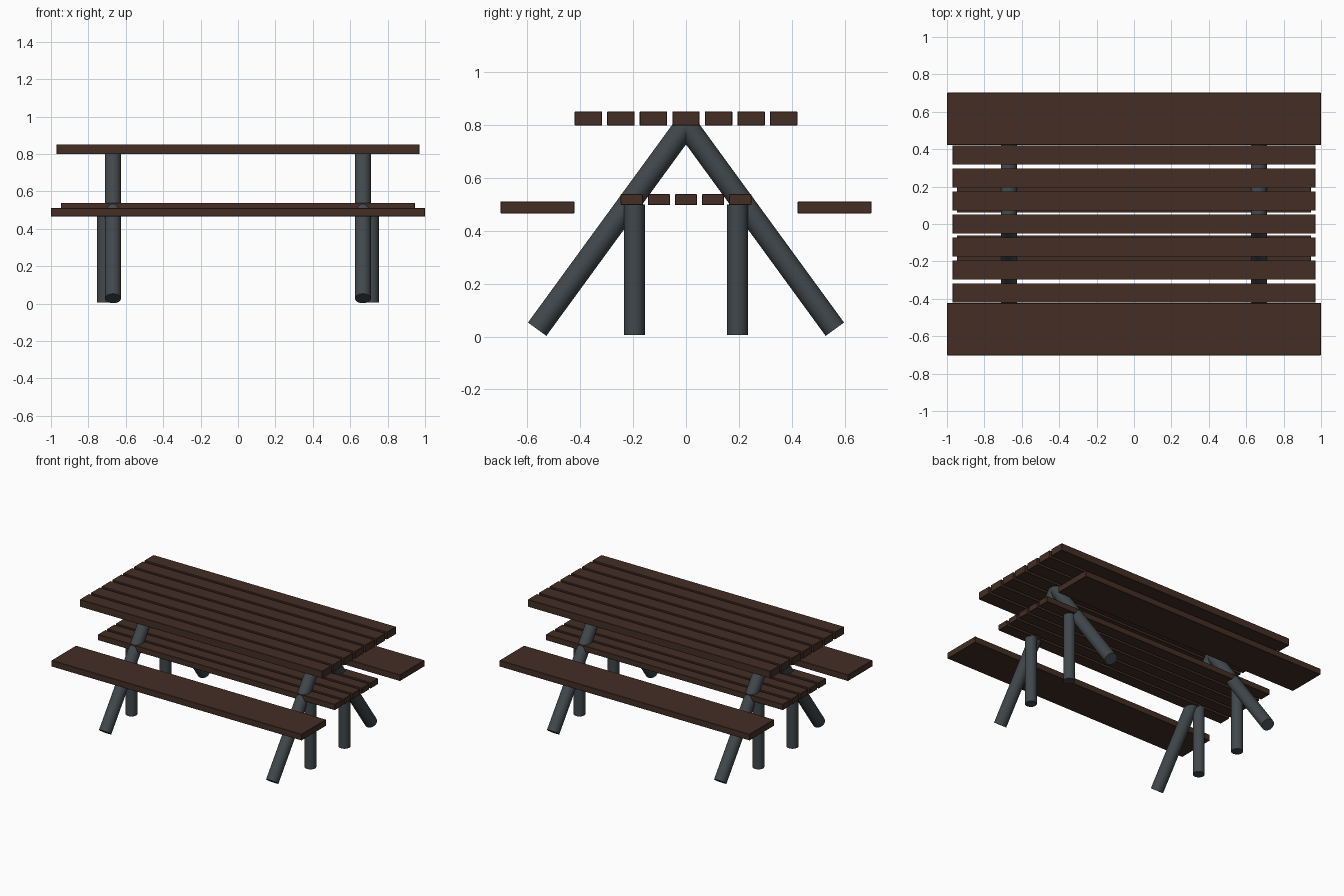
import bpy, math
from mathutils import Vector

if "Cube" in bpy.data.objects:
    bpy.data.objects.remove(bpy.data.objects["Cube"])


def material(name, rgb):
    m = bpy.data.materials.new(name)
    m.diffuse_color = (*rgb, 1)
    m.use_nodes = True
    m.node_tree.nodes["Principled BSDF"].inputs["Base Color"].default_value = m.diffuse_color
    return m


wood = material("dark brown wood", (0.056, 0.027, 0.018))
steel = material("slate grey metal", (0.052, 0.064, 0.071))


def plank(name, length, width, y, z0, z1):
    bpy.ops.mesh.primitive_cube_add(size=1, location=(0, y, (z0 + z1) / 2))
    ob = bpy.context.object
    ob.name = name
    ob.scale = (length, width, z1 - z0)
    bpy.ops.object.transform_apply(location=False, rotation=False, scale=True)
    bev = ob.modifiers.new("soft edge", 'BEVEL')
    bev.width = 0.002
    bev.segments = 1
    ob.data.materials.append(wood)


def tube(name, a, b, radius):
    a, b = Vector(a), Vector(b)
    d = b - a
    bpy.ops.mesh.primitive_cylinder_add(vertices=32, radius=radius,
                                        depth=d.length, location=(a + b) / 2)
    ob = bpy.context.object
    ob.name = name
    ob.rotation_euler = d.to_track_quat('Z', 'Y').to_euler()
    bpy.ops.object.shade_smooth_by_angle(angle=math.radians(40))
    ob.data.materials.append(steel)


# Table top slats
for i in range(7):
    plank(f"table_slat_{i + 1}", 1.94, 0.104, (i - 3) * 0.123, 0.799, 0.852)

# Lower shelf slats
for i in range(5):
    plank(f"shelf_slat_{i + 1}", 1.894, 0.084, (i - 2) * 0.1025, 0.497, 0.539)

for side, s in (("front", -1), ("back", 1)):
    # Bench seat
    plank(f"{side}_seat", 2.0, 0.28, s * 0.562, 0.466, 0.511)
    for end, e in (("left", -1), ("right", 1)):
        # Slanted A-frame leg meeting at the centre, and upright shelf leg
        tube(f"{side}_{end}_slanted_leg", (e * 0.668, s * 0.563, 0.028),
             (e * 0.668, 0, 0.80), 0.043)
        tube(f"{side}_{end}_shelf_leg", (e * 0.715, s * 0.195, 0.006),
             (e * 0.715, s * 0.195, 0.5), 0.039)
